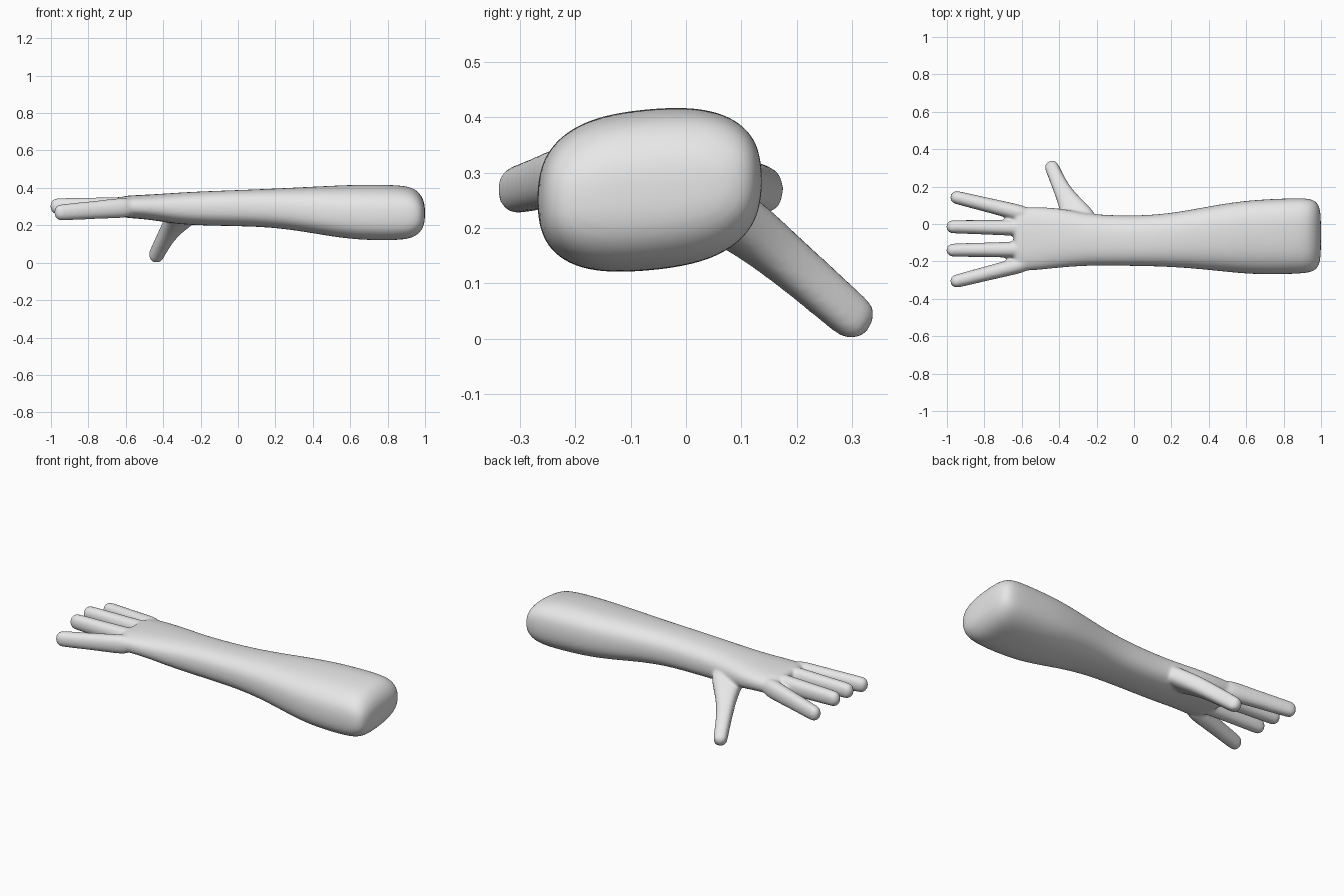
import bpy, bmesh, math
from mathutils import Vector

if "Cube" in bpy.data.objects:
    bpy.data.objects.remove(bpy.data.objects["Cube"])

SIDES = 24
skin = bpy.data.materials.new("light grey")
skin.diffuse_color = (0.8, 0.8, 0.8, 1)
skin.use_nodes = True
skin.node_tree.nodes["Principled BSDF"].inputs["Base Color"].default_value = skin.diffuse_color

bm = bmesh.new()


def ring(centre, u, v, power):
    """Superellipse ring spanned by the half-axes u and v."""
    verts = []
    for i in range(SIDES):
        a = 2 * math.pi * i / SIDES
        c, s = math.cos(a), math.sin(a)
        c = math.copysign(abs(c) ** (2 / power), c)
        s = math.copysign(abs(s) ** (2 / power), s)
        verts.append(bm.verts.new(centre + u * c + v * s))
    return verts


def loft(rings):
    """Skin consecutive rings and close both ends."""
    for a, b in zip(rings, rings[1:]):
        for i in range(SIDES):
            j = (i + 1) % SIDES
            bm.faces.new((a[i], a[j], b[j], b[i]))
    bm.faces.new(rings[0][::-1])
    bm.faces.new(rings[-1])


def digit(path, power=2.2):
    """Tube through (x, y, z, half width, half depth) with a rounded tip."""
    pts = [(Vector(p[:3]), p[3], p[4]) for p in path]
    way = (pts[-1][0] - pts[0][0]).normalized()
    side = way.cross(Vector((0, 0, 1))).normalized()
    up = side.cross(way)
    tip, w, d = pts.pop()
    for t in (0.0, 0.35, 0.65, 0.88, 0.98):
        k = math.sqrt(1 - t * t)
        pts.append((tip - way * w * (1 - t), w * k, d * k))
    loft([ring(c, side * a, up * b, power) for c, a, b in pts])


# forearm and palm: x, y low, y high, z low, z high, squareness
sections = [
    (-0.645, -0.225, 0.065, 0.262, 0.342, 2.4),
    (-0.62, -0.250, 0.090, 0.240, 0.358, 2.6),
    (-0.55, -0.251, 0.092, 0.236, 0.362, 2.6),
    (-0.45, -0.240, 0.090, 0.226, 0.367, 2.5),
    (-0.35, -0.230, 0.078, 0.208, 0.374, 2.5),
    (-0.22, -0.222, 0.050, 0.198, 0.382, 2.5),
    (0.00, -0.225, 0.045, 0.194, 0.390, 2.5),
    (0.15, -0.228, 0.053, 0.189, 0.396, 2.5),
    (0.30, -0.237, 0.076, 0.173, 0.403, 2.5),
    (0.45, -0.252, 0.105, 0.148, 0.410, 2.6),
    (0.60, -0.268, 0.127, 0.126, 0.416, 2.6),
    (0.75, -0.272, 0.136, 0.119, 0.418, 2.6),
    (0.88, -0.267, 0.140, 0.122, 0.413, 2.7),
    (0.94, -0.261, 0.137, 0.136, 0.399, 2.7),
    (0.975, -0.245, 0.122, 0.165, 0.366, 2.7),
    (0.992, -0.215, 0.092, 0.195, 0.333, 2.6),
    (1.00, -0.160, 0.040, 0.230, 0.300, 2.5),
]
arm = []
for x, y0, y1, z0, z1, power in sections:
    ry, rz = (y1 - y0) / 2, (z1 - z0) / 2
    tilt = 0.09 * min(1, max(0, x / 0.6)) * ry    # thick end leans sideways
    arm.append(ring(Vector((x, (y0 + y1) / 2, (z0 + z1) / 2)),
                    Vector((0, ry, tilt)), Vector((0, 0, rz * 0.99)), power))
loft(arm)

# four fingers: base y, tip x, tip y, tip z
for base_y, tip_x, tip_y, tip_z in ((0.045, -0.982, 0.150, 0.266),
                                    (-0.022, -1.004, -0.014, 0.302),
                                    (-0.136, -1.004, -0.140, 0.302),
                                    (-0.205, -0.982, -0.314, 0.266)):
    mid_x, mid_y, mid_z = (tip_x - 0.55) / 2, (base_y + tip_y) / 2, (tip_z + 0.298) / 2
    digit([(-0.55, base_y, 0.298, 0.043, 0.055),
           (-0.66, base_y * 0.75 + tip_y * 0.25, 0.75 * 0.298 + 0.25 * tip_z, 0.043, 0.053),
           (mid_x, mid_y, mid_z, 0.039, 0.048),
           (tip_x, tip_y, tip_z, 0.036, 0.044)])

# thumb with a broad root
digit([(-0.27, -0.02, 0.285, 0.095, 0.055),
       (-0.305, 0.045, 0.240, 0.085, 0.053),
       (-0.340, 0.105, 0.203, 0.064, 0.050),
       (-0.372, 0.160, 0.160, 0.049, 0.046),
       (-0.405, 0.225, 0.105, 0.041, 0.043),
       (-0.452, 0.328, 0.018, 0.038, 0.041)], 2.8)

bmesh.ops.recalc_face_normals(bm, faces=bm.faces)
mesh = bpy.data.meshes.new("forearm_and_hand")
bm.to_mesh(mesh)
bm.free()
mesh.materials.append(skin)
body = bpy.data.objects.new("forearm_and_hand", mesh)
bpy.context.collection.objects.link(body)

# round the lofts, fuse them into one skin and soften the joins
body.modifiers.new("rounding", 'SUBSURF').levels = 2
body.modifiers["rounding"].render_levels = 2
fuse = body.modifiers.new("fuse", 'REMESH')
fuse.mode = 'VOXEL'
fuse.voxel_size = 0.008
fuse.use_smooth_shade = True
soften = body.modifiers.new("soften", 'SMOOTH')
soften.factor = 0.5
soften.iterations = 10
